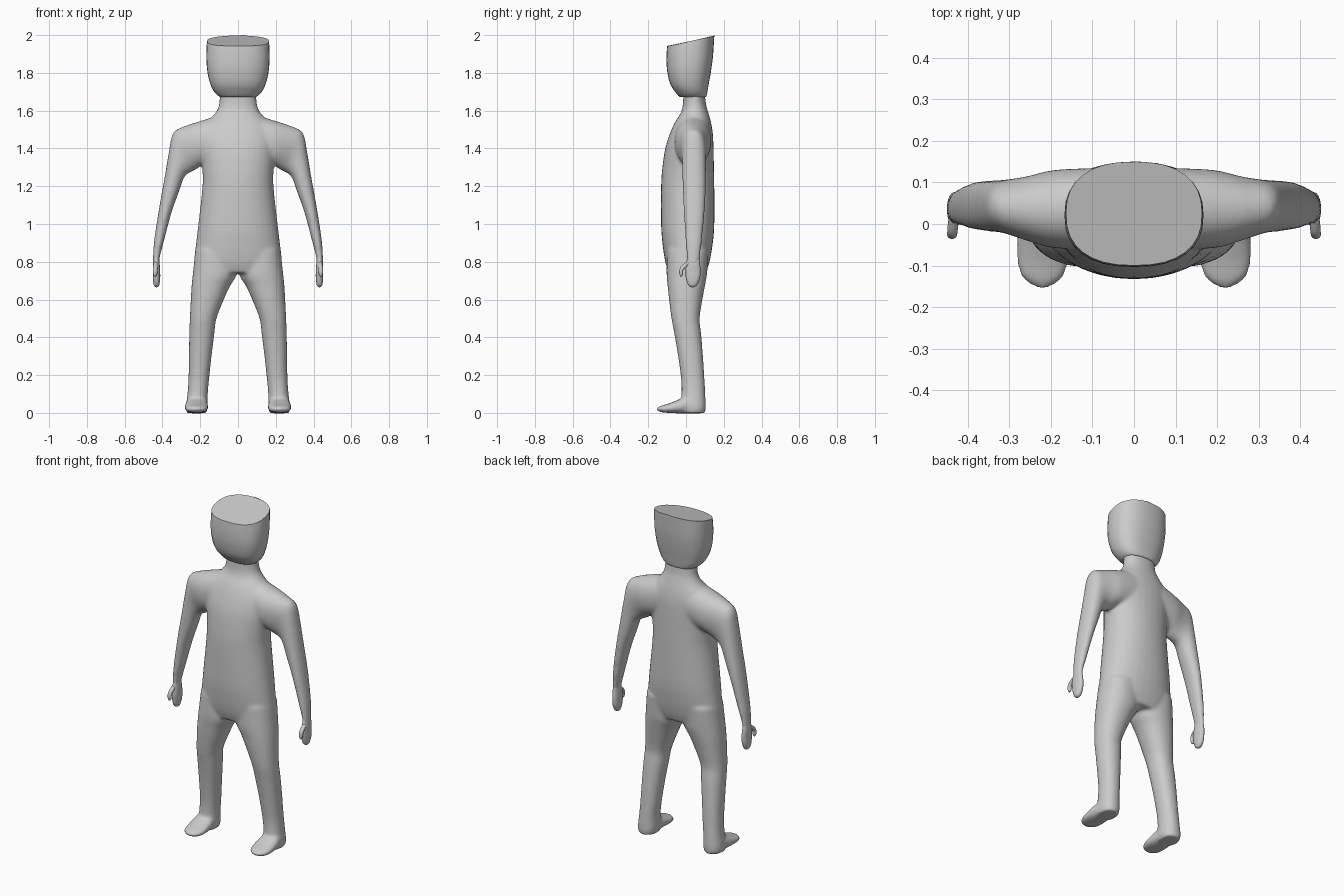
import bpy, bmesh, math
from mathutils import Vector

SIDES = 32
grey = bpy.data.materials.new("plain grey")
grey.diffuse_color = (0.6, 0.6, 0.6, 1)


def power(v, n):
    return math.copysign(abs(v) ** (2 / n), v)


def span(a, b, y0, y1):
    """Section between two (x, z) points, with a depth range in y."""
    a, b = Vector((a[0], 0, a[1])), Vector((b[0], 0, b[1]))
    return ((a + b) / 2 + Vector((0, (y0 + y1) / 2, 0)), (a - b) / 2, Vector((0, (y1 - y0) / 2, 0)))


def flat(z, x0, x1, y0, y1):
    """Horizontal section."""
    return span((x1, z), (x0, z), y0, y1)


def upright(y, x0, x1, z0, z1):
    """Section facing the front."""
    return (Vector(((x0 + x1) / 2, y, (z0 + z1) / 2)), Vector(((x1 - x0) / 2, 0, 0)),
            Vector((0, 0, (z1 - z0) / 2)))


def curve(p, i, t):
    """Catmull-Rom point on section values."""
    a, b, c, d = p[max(i - 1, 0)], p[i], p[i + 1], p[min(i + 2, len(p) - 1)]
    return 0.5 * (2 * b + (c - a) * t + (2 * a - 5 * b + 4 * c - d) * t * t
                  + (3 * b - a - 3 * c + d) * t ** 3)


def loft(bm, sections, side=1, n=2.0, steps=4, shift=None):
    """Skin a closed tube through the sections."""
    parts = list(zip(*sections))
    keys = [(i, k / steps) for i in range(len(sections) - 1) for k in range(steps)]
    keys.append((len(sections) - 2, 1.0))
    rings = []
    for i, t in keys:
        c, u, v = (curve(p, i, t) for p in parts)
        ring = []
        for k in range(SIDES):
            a = 2 * math.pi * k / SIDES
            p = c + u * power(math.cos(a), n) + v * power(math.sin(a), n)
            if shift:
                p = shift(p)
            ring.append(bm.verts.new((p.x * side, p.y, p.z)))
        rings.append(ring)
    faces = [bm.faces.new((r[k], r[(k + 1) % SIDES], q[(k + 1) % SIDES], q[k]))
             for r, q in zip(rings, rings[1:]) for k in range(SIDES)]
    faces += [bm.faces.new(rings[0]), bm.faces.new(rings[-1])]
    bmesh.ops.recalc_face_normals(bm, faces=faces)


def finish(name, bm, angle=None):
    me = bpy.data.meshes.new(name)
    bm.to_mesh(me)
    bm.free()
    me.materials.append(grey)
    ob = bpy.data.objects.new(name, me)
    bpy.context.collection.objects.link(ob)
    if angle:
        bpy.context.view_layer.objects.active = ob
        ob.select_set(True)
        bpy.ops.object.shade_smooth_by_angle(angle=math.radians(angle))
        ob.select_set(False)
    return ob


# Torso and neck
bm = bmesh.new()
torso = [(0.74, 0.225, -0.09, 0.105), (0.80, 0.233, -0.11, 0.125), (0.90, 0.222, -0.125, 0.142),
         (1.00, 0.21, -0.132, 0.15), (1.20, 0.188, -0.132, 0.15), (1.30, 0.19, -0.125, 0.148),
         (1.40, 0.20, -0.11, 0.146), (1.48, 0.20, -0.085, 0.142), (1.54, 0.165, -0.058, 0.132),
         (1.59, 0.118, -0.027, 0.118), (1.64, 0.099, -0.016, 0.105), (1.72, 0.10, -0.014, 0.098)]
loft(bm, [flat(z, -w, w, a, b) for z, w, a, b in torso], n=2.15)

legs = [(0.86, 0.01, 0.225, -0.10, 0.12), (0.74, 0.005, 0.239, -0.103, 0.112),
        (0.67, 0.043, 0.246, -0.097, 0.10), (0.60, 0.075, 0.25, -0.09, 0.087),
        (0.50, 0.114, 0.255, -0.077, 0.072), (0.42, 0.125, 0.258, -0.062, 0.08),
        (0.30, 0.14, 0.26, -0.042, 0.09), (0.18, 0.153, 0.262, -0.026, 0.098),
        (0.10, 0.16, 0.268, -0.024, 0.102), (0.03, 0.16, 0.276, -0.03, 0.105),
        (-0.002, 0.167, 0.27, -0.03, 0.10)]
feet = [(0.06, 0.17, 0.27, -0.003, 0.07), (0.0, 0.162, 0.278, -0.003, 0.085),
        (-0.04, 0.158, 0.282, -0.003, 0.07), (-0.09, 0.158, 0.282, 0.0, 0.05),
        (-0.125, 0.168, 0.273, 0.002, 0.04), (-0.147, 0.192, 0.248, 0.008, 0.032),
        (-0.155, 0.21, 0.23, 0.014, 0.026)]
# Each arm section: outer (x, z), inner (x, z), front and back depth
arms = [((0.10, 1.575), (0.10, 1.33), -0.06, 0.135), ((0.20, 1.545), (0.19, 1.31), -0.058, 0.13),
        ((0.29, 1.515), (0.22, 1.29), -0.04, 0.115), ((0.345, 1.48), (0.25, 1.275), -0.025, 0.108),
        ((0.368, 1.37), (0.283, 1.25), -0.02, 0.106), ((0.388, 1.25), (0.313, 1.17), -0.018, 0.105),
        ((0.415, 1.10), (0.352, 1.06), -0.013, 0.10), ((0.443, 0.92), (0.392, 0.91), -0.003, 0.085),
        ((0.45, 0.82), (0.415, 0.82), 0.003, 0.073), ((0.45, 0.78), (0.416, 0.78), 0.003, 0.073)]
for s in (-1, 1):
    loft(bm, [flat(*r) for r in legs], s, 2.2)
    loft(bm, [upright(*r) for r in feet], s, 2.3)
    loft(bm, [span(*r) for r in arms], s, 2.15)
body = finish("body", bm)
# Fuse the limbs and soften the joins
fuse = body.modifiers.new("fuse", "REMESH")
fuse.mode = "VOXEL"
fuse.voxel_size = 0.009
fuse.use_smooth_shade = True
soften = body.modifiers.new("soften", "SMOOTH")
soften.factor = 0.5
soften.iterations = 9

# Hands with thumbs
palm = [(0.83, 0.419, 0.443, 0.01, 0.068), (0.79, 0.415, 0.45, 0.0, 0.074),
        (0.75, 0.412, 0.45, -0.006, 0.077), (0.71, 0.412, 0.45, 0.0, 0.073),
        (0.68, 0.416, 0.447, 0.01, 0.06), (0.668, 0.422, 0.44, 0.022, 0.048),
        (0.665, 0.429, 0.433, 0.03, 0.04)]
thumb = [(0.80, 0.424, 0.446, 0.005, 0.035), (0.778, 0.424, 0.449, -0.025, 0.01),
         (0.755, 0.426, 0.45, -0.035, -0.014), (0.735, 0.428, 0.449, -0.035, -0.016),
         (0.722, 0.434, 0.443, -0.03, -0.021)]
for s, label in ((-1, "right"), (1, "left")):
    bm = bmesh.new()
    loft(bm, [flat(*r) for r in palm], s, 2.2)
    loft(bm, [flat(*r) for r in thumb], s)
    finish(label + "_hand", bm, 60)


# Head with a tilted, gently domed flat top
def tilt(p):
    w = max(0, min(1, (p.z - 1.8) / 0.15))
    t = max(0, (0.15 - p.y) / 0.25)
    return Vector((p.x, p.y, p.z - w * (0.055 * t ** 1.8 + 0.5 * p.x ** 2)))


bm = bmesh.new()
head = [(1.672, 0.07, -0.012, 0.085), (1.674, 0.098, -0.035, 0.106), (1.70, 0.126, -0.058, 0.113),
        (1.74, 0.146, -0.083, 0.12), (1.80, 0.161, -0.098, 0.131), (1.88, 0.167, -0.103, 0.142),
        (1.95, 0.167, -0.103, 0.147), (1.998, 0.164, -0.10, 0.15)]
loft(bm, [flat(z, -w, w, a, b) for z, w, a, b in head], n=2.4, shift=tilt)
# Replace the top cap with shrinking rings that follow the dome
top = max(bm.faces, key=lambda f: f.calc_center_median().z)
for i in range(4):
    old = {v: v.co.copy() for v in top.verts}
    bmesh.ops.inset_region(bm, faces=[top], thickness=0.03, use_even_offset=False)
    for v in top.verts:
        v.co.z = tilt(Vector((v.co.x, v.co.y, 2.0))).z
finish("head", bm, 45)
